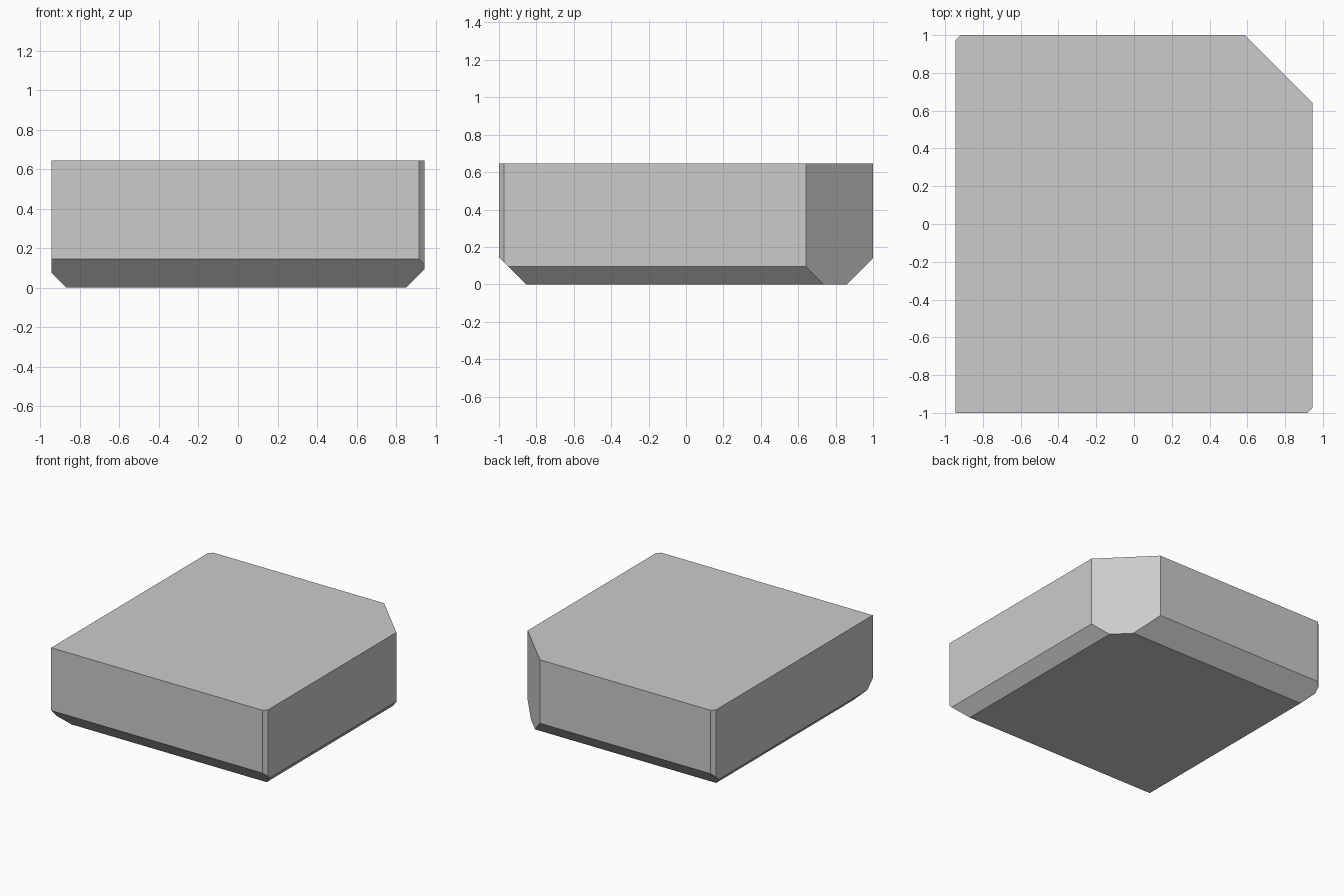
import bpy, bmesh
from mathutils import Vector

if "Cube" in bpy.data.objects:
    bpy.data.objects.remove(bpy.data.objects["Cube"])

W, D, H = 0.945, 1.0, 0.645

bm = bmesh.new()
bmesh.ops.create_cube(bm, size=1)
bmesh.ops.scale(bm, vec=(2 * W, 2 * D, H), verts=bm.verts)
bmesh.ops.translate(bm, vec=(0, 0, H / 2), verts=bm.verts)


def chamfer(point, normal):
    """Slice off everything beyond a plane and cap the cut."""
    cut = bmesh.ops.bisect_plane(
        bm, geom=bm.verts[:] + bm.edges[:] + bm.faces[:], dist=1e-5,
        plane_co=Vector(point), plane_no=Vector(normal).normalized(),
        clear_outer=True)
    edges = [e for e in cut["geom_cut"] if isinstance(e, bmesh.types.BMEdge)]
    bmesh.ops.contextual_create(bm, geom=edges)


# Upright corners: large back right, tiny front right and back left
chamfer((W, 0.642, 0), (1, 1, 0))
chamfer((W, -0.972, 0), (1, -1, 0))
chamfer((-W, 0.972, 0), (-1, 1, 0))

# Sloped lower edges: front, back, right, left
chamfer((0, -D, 0.145), (0, -1, -1))
chamfer((0, D, 0.14), (0, 1, -1))
chamfer((W, 0, 0.094), (1, 0, -1))
chamfer((-W, 0, 0.077), (-1, 0, -1))

bmesh.ops.recalc_face_normals(bm, faces=bm.faces)
mesh = bpy.data.meshes.new("chamfered_block")
bm.to_mesh(mesh)
bm.free()
block = bpy.data.objects.new("chamfered_block", mesh)
bpy.context.collection.objects.link(block)
